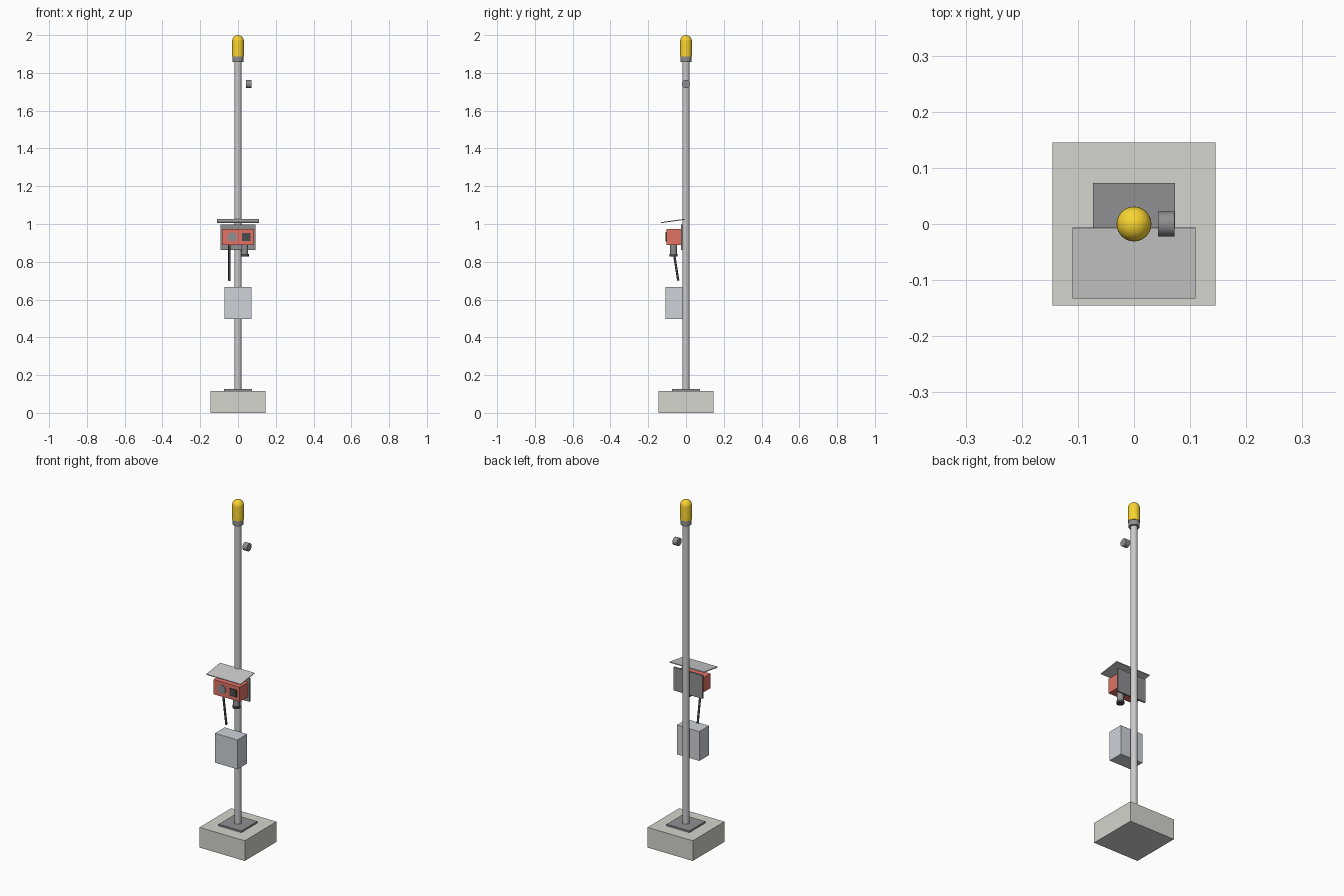
import bpy, math
from mathutils import Vector

if "Cube" in bpy.data.objects:
    bpy.data.objects.remove(bpy.data.objects["Cube"])


def mat(name, r, g, b):
    m = bpy.data.materials.new(name)
    m.diffuse_color = (r, g, b, 1)
    m.use_nodes = True
    m.node_tree.nodes["Principled BSDF"].inputs["Base Color"].default_value = m.diffuse_color
    return m


CONCRETE = mat("concrete", 0.66, 0.66, 0.62)
DARK = mat("dark_grey", 0.28, 0.28, 0.29)
BLACK = mat("black", 0.07, 0.07, 0.08)
STEEL = mat("steel", 0.68, 0.68, 0.69)
ENCLOSURE = mat("enclosure_grey", 0.62, 0.65, 0.69)
RED = mat("red", 0.75, 0.17, 0.13)
AMBER = mat("amber", 0.95, 0.66, 0.03)


def finish(name, material):
    o = bpy.context.object
    o.name = name
    o.data.materials.append(material)
    return o


def box(name, material, lo, hi, tilt=0):
    lo, hi = Vector(lo), Vector(hi)
    bpy.ops.mesh.primitive_cube_add(size=1, location=(lo + hi) / 2, rotation=(tilt, 0, 0))
    o = finish(name, material)
    o.scale = hi - lo
    return o


def rod(name, material, a, b, r, sides=32):
    a, b = Vector(a), Vector(b)
    d = b - a
    bpy.ops.mesh.primitive_cylinder_add(vertices=sides, radius=r, depth=d.length, location=(a + b) / 2,
                                        rotation=d.to_track_quat('Z', 'Y').to_euler())
    bpy.ops.object.shade_smooth_by_angle()
    return finish(name, material)


def dome_cylinder(name, material, r, z0, z1, sides=32, rings=8):
    # lathe: straight wall closed by a hemisphere, with a flat bottom
    prof = [(r, z0)] + [(r * math.cos(t), z1 - r + r * math.sin(t))
                        for t in (math.pi / 2 * i / rings for i in range(rings))]
    verts = [(p * math.cos(a), p * math.sin(a), z) for p, z in prof
             for a in (2 * math.pi * k / sides for k in range(sides))]
    faces = [(i * sides + k, i * sides + (k + 1) % sides, (i + 1) * sides + (k + 1) % sides, (i + 1) * sides + k)
             for i in range(len(prof) - 1) for k in range(sides)]
    top, last = len(verts), (len(prof) - 1) * sides
    verts.append((0, 0, z1))
    faces += [(last + k, last + (k + 1) % sides, top) for k in range(sides)]
    faces.append(tuple(reversed(range(sides))))
    me = bpy.data.meshes.new(name)
    me.from_pydata(verts, [], faces)
    o = bpy.data.objects.new(name, me)
    bpy.context.collection.objects.link(o)
    bpy.ops.object.select_all(action='DESELECT')
    o.select_set(True)
    bpy.context.view_layer.objects.active = o
    bpy.ops.object.shade_smooth_by_angle()
    return finish(name, material)


# foundation and mast
box("concrete_base", CONCRETE, (-0.145, -0.145, 0), (0.145, 0.145, 0.117))
box("base_plate", DARK, (-0.073, -0.073, 0.117), (0.073, 0.073, 0.127))
rod("pole", STEEL, (0, 0, 0.127), (0, 0, 1.86), 0.0185)

# beacon on top, small sounder beside the pole
rod("beacon_collar", DARK, (0, 0, 1.857), (0, 0, 1.887), 0.029)
dome_cylinder("beacon_lamp", AMBER, 0.031, 1.887, 2.0)
rod("side_sensor", DARK, (0.043, 0, 1.741), (0.072, 0, 1.741), 0.022)

# sensor head with mounting plate and tilted rain roof
box("mounting_plate", DARK, (-0.092, -0.027, 0.862), (0.092, -0.018, 0.997))
box("sensor_housing", RED, (-0.084, -0.104, 0.889), (0.084, -0.027, 0.974))
box("rain_roof", STEEL, (-0.11, -0.133, 1.0135), (0.11, -0.006, 1.0185), math.radians(8))
rod("round_window", DARK, (-0.03, -0.102, 0.932), (-0.03, -0.109, 0.932), 0.025)
box("square_window", BLACK, (0.022, -0.109, 0.911), (0.065, -0.102, 0.953))

# downward sensor and cable
rod("lower_sensor", DARK, (0.036, -0.066, 0.89), (0.036, -0.066, 0.84), 0.018)
rod("lower_sensor_rim", BLACK, (0.036, -0.066, 0.842), (0.036, -0.066, 0.829), 0.021)
rod("cable", BLACK, (-0.046, -0.071, 0.89), (-0.046, -0.041, 0.70), 0.006, 16)

# junction box
box("junction_box", ENCLOSURE, (-0.072, -0.108, 0.497), (0.072, -0.019, 0.667))
